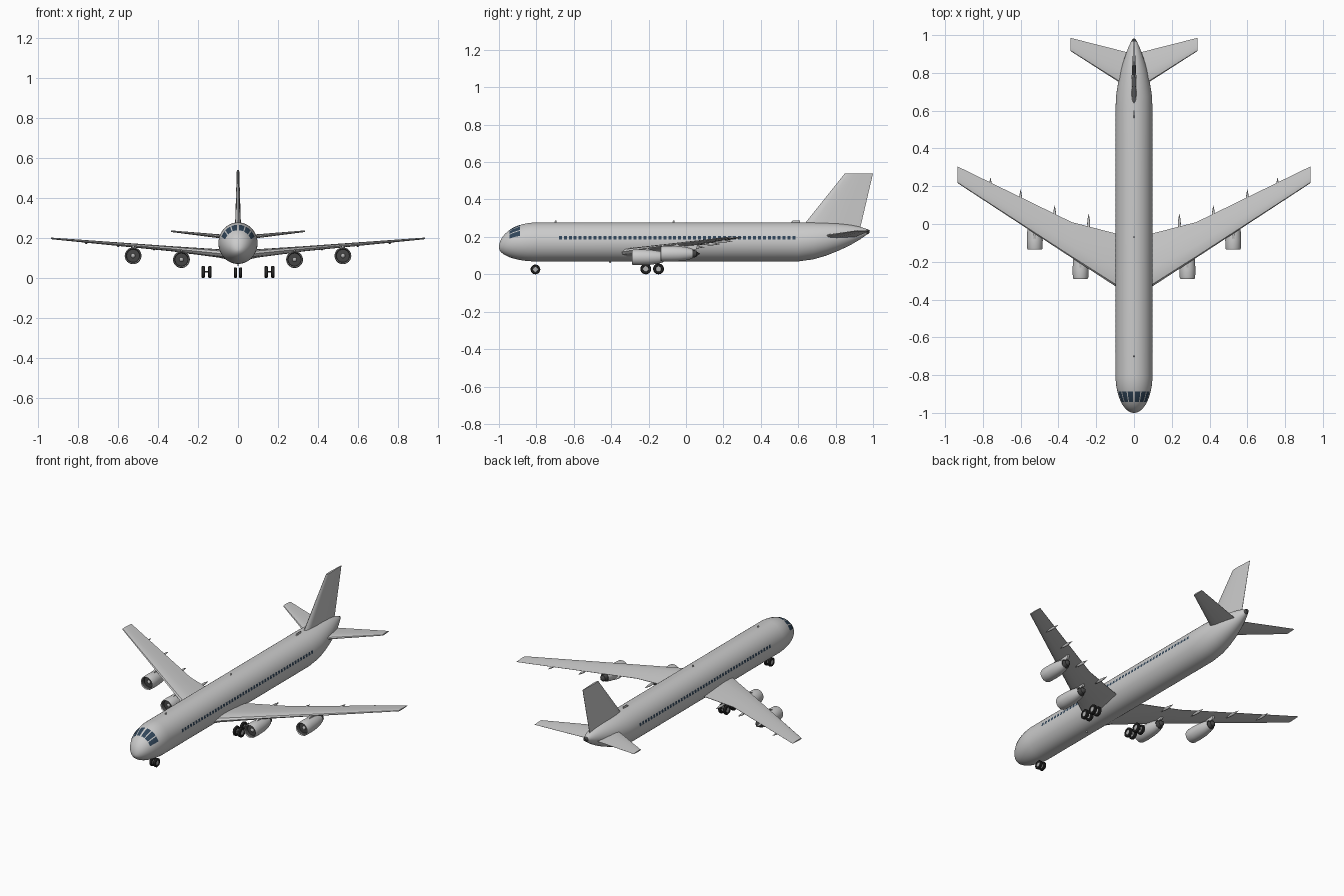
import bpy
import bmesh
from math import sin, cos, pi, sqrt, radians
from mathutils import Vector

cube = bpy.data.objects.get("Cube")
if cube:
    bpy.data.objects.remove(cube, do_unlink=True)


def material(name, colour):
    m = bpy.data.materials.new(name)
    m.use_nodes = True
    m.diffuse_color = (*colour, 1)
    bsdf = m.node_tree.nodes["Principled BSDF"]
    bsdf.inputs["Base Color"].default_value = (*colour, 1)
    bsdf.inputs["Roughness"].default_value = 0.5
    return m


GREY = material("light grey paint", (0.6, 0.6, 0.6))
DARK = material("dark metal", (0.06, 0.06, 0.06))
TYRE = material("black rubber", (0.02, 0.02, 0.02))
GLASS = material("dark blue glass", (0.03, 0.06, 0.1))
HUB = material("hub metal", (0.45, 0.45, 0.45))


def finish(name, bm, mats, mirror=False, fix_normals=True):
    if fix_normals:
        bmesh.ops.remove_doubles(bm, verts=bm.verts, dist=1e-5)
        bmesh.ops.recalc_face_normals(bm, faces=bm.faces)
    mesh = bpy.data.meshes.new(name)
    bm.to_mesh(mesh)
    bm.free()
    for m in mats:
        mesh.materials.append(m)
    ob = bpy.data.objects.new(name, mesh)
    bpy.context.collection.objects.link(ob)
    bpy.ops.object.select_all(action="DESELECT")
    ob.select_set(True)
    bpy.context.view_layer.objects.active = ob
    bpy.ops.object.shade_smooth_by_angle(angle=radians(35))
    if mirror:
        ob.modifiers.new("Mirror", "MIRROR")
    return ob


def skin(bm, rings, caps=True, mats=None):
    """Bridge closed rings of equal length."""
    loops = [[bm.verts.new(p) for p in ring] for ring in rings]
    n = len(loops[0])
    for k, (a, b) in enumerate(zip(loops, loops[1:])):
        for i in range(n):
            j = (i + 1) % n
            f = bm.faces.new((a[i], a[j], b[j], b[i]))
            f.material_index = mats[k] if mats else 0
    if caps:
        bm.faces.new(loops[0])
        bm.faces.new(loops[-1])


def revolve(bm, profile, centre, axis="y", segs=28, mats=None):
    """Spin (distance, radius) points about an axis through centre."""
    rings = []
    for d, r in profile:
        ring = []
        for i in range(segs):
            a = 2 * pi * i / segs
            u, v = r * cos(a), r * sin(a)
            ring.append(Vector(centre) + Vector((u, d, v) if axis == "y" else (d, u, v)))
        rings.append(ring)
    skin(bm, rings, False, mats)


def aerofoil(name, sections, upright=False, mirror=True):
    """Loft sections of (span, leading y, trailing y, offset, thickness)."""
    half = [(0.04, 0.3), (0.15, 0.46), (0.35, 0.5), (0.7, 0.28), (1, 0.03)]
    outline = [(0, 0)] + half + [(c, -t) for c, t in reversed(half)]
    rings = []
    for s, le, te, off, th in sections:
        ring = []
        for c, t in outline:
            y, w = le + c * (te - le), off + t * th
            ring.append((w, y, s) if upright else (s, y, w))
        rings.append(ring)
    bm = bmesh.new()
    skin(bm, rings)
    return finish(name, bm, [GREY], mirror)


# Fuselage shape: half width, top and bottom at any station
TAIL = [(0.6, 0.098, 0.277, 0.069), (0.68, 0.095, 0.277, 0.08),
        (0.75, 0.084, 0.275, 0.1), (0.82, 0.069, 0.271, 0.128),
        (0.88, 0.05, 0.264, 0.157), (0.93, 0.032, 0.254, 0.186),
        (0.965, 0.016, 0.243, 0.211), (0.98, 0.008, 0.237, 0.22)]


def body_point(y, a, grow=1.0):
    w, h, cz = 0.098, 0.104, 0.173
    if y < -0.8:
        t = sqrt(max(0, 1 - ((-0.8 - y) / 0.2) ** 2))
        w, h, cz = w * t, h * t, cz - 0.03 * (1 - t)
    elif y > 0.6:
        for p, q in zip(TAIL, TAIL[1:]):
            if p[0] <= y <= q[0]:
                f = (y - p[0]) / (q[0] - p[0])
                w, top, low = (p[i] + f * (q[i] - p[i]) for i in (1, 2, 3))
                h, cz = (top - low) / 2, (top + low) / 2
    return Vector((w * cos(a) * grow, y, cz + h * sin(a) * grow))


nose = [-0.8 - 0.2 * sin(pi / 2 * (1 - i / 16)) for i in range(17)]
bm = bmesh.new()
skin(bm, [[body_point(y, 2 * pi * i / 48) for i in range(48)]
          for y in nose + [t[0] for t in TAIL]], caps=False)
bmesh.ops.holes_fill(bm, edges=[e for e in bm.edges if e.is_boundary])
for f in bm.faces:
    f.material_index = int(f.calc_center_median().y > 0.966)
finish("fuselage", bm, [GREY, DARK])


# Glass panes that hug the fuselage
def pane(bm, y0, y1, a0, a1, n):
    grid = [[bm.verts.new(body_point(y0 + (y1 - y0) * i / n, a0 + (a1 - a0) * j / n, 1.014))
             for j in range(n + 1)] for i in range(n + 1)]
    for i in range(n):
        for j in range(n):
            f = bm.faces.new((grid[i][j], grid[i + 1][j], grid[i + 1][j + 1], grid[i][j + 1]))
            f.normal_update()
            c = f.calc_center_median()
            if f.normal.dot(Vector((c.x, 0, c.z - 0.17))) < 0:
                f.normal_flip()


bm = bmesh.new()
for k in range(48):
    y = -0.68 + k * 0.0266
    pane(bm, y, y + 0.016, 0.125, 0.3, 1)
finish("cabin_windows", bm, [GLASS], True, False)

bm = bmesh.new()
for low, high in ((68, 86), (45, 64), (22, 41)):
    pane(bm, -0.943, -0.887, radians(low), radians(high), 4)
finish("cockpit_windows", bm, [GLASS], True, False)

# Wings, tailplane and fin
aerofoil("wing", [(0, -0.42, -0.08, 0.105, 0.05), (0.098, -0.33, -0.05, 0.122, 0.042),
                  (0.33, -0.179, 0.01, 0.145, 0.026), (0.935, 0.217, 0.305, 0.197, 0.008)])
aerofoil("tailplane", [(0, 0.70, 0.9, 0.198, 0.024), (0.335, 0.915, 0.985, 0.233, 0.008)])
aerofoil("tail_fin", [(0.22, 0.594, 0.925, 0, 0.032), (0.54, 0.85, 1.0, 0, 0.012)], True, False)

# Engines: cowl, intake, fan, spinner and nozzle in one turned profile
ENGINE = [(0.008, 0), (0.024, 0.011), (0.025, 0.032), (0.004, 0.035), (0, 0.038),
          (0.008, 0.041), (0.05, 0.042), (0.1, 0.04), (0.14, 0.034), (0.17, 0.026),
          (0.168, 0.022), (0.19, 0.017), (0.192, 0.012), (0.21, 0)]
ENGINE_MATS = [1, 2, 2, 0, 0, 0, 0, 0, 0, 2, 2, 2, 2]
for label, x, y, z, wing_z in (("inner", 0.283, -0.29, 0.091, 0.141),
                               ("outer", 0.525, -0.135, 0.11, 0.162)):
    bm = bmesh.new()
    revolve(bm, ENGINE, (x, y, z), segs=32, mats=ENGINE_MATS)
    finish(label + "_engine", bm, [GREY, HUB, DARK], True)
    bm = bmesh.new()
    side = [(y + 0.04, z + 0.035), (y + 0.085, wing_z), (y + 0.2, wing_z),
            (y + 0.19, z + 0.024), (y + 0.15, z + 0.02)]
    skin(bm, [[(x + d, py, pz) for py, pz in side] for d in (-0.006, 0.006)])
    finish(label + "_pylon", bm, [GREY], True)

# Flap track fairings under the trailing edge
bm = bmesh.new()
for x, tip, z in ((0.24, 0.055, 0.127), (0.42, 0.1, 0.145),
                  (0.6, 0.185, 0.162), (0.76, 0.25, 0.177)):
    revolve(bm, [(-0.11, 0), (-0.08, 0.006), (-0.05, 0.008), (-0.025, 0.005), (0, 0)],
            (x, tip, z), segs=12)
finish("flap_fairings", bm, [GREY], True)


# Landing gear wheels with hubs
def wheel(bm, x, y, r, w):
    h = w / 2
    profile = [(-h * 0.7, 0), (-h * 0.7, r * 0.5), (-h, r * 0.55), (-h, r * 0.85), (-h * 0.6, r),
               (h * 0.6, r), (h, r * 0.85), (h, r * 0.55), (h * 0.7, r * 0.5), (h * 0.7, 0)]
    revolve(bm, profile, (x, y, r), "x", 24, [1, 0, 0, 0, 0, 0, 0, 0, 1])


bm = bmesh.new()
for x in (0.141, 0.174):
    for y in (-0.215, -0.147):
        wheel(bm, x, y, 0.029, 0.018)
finish("main_wheels", bm, [TYRE, HUB], True)

bm = bmesh.new()
wheel(bm, 0.013, -0.805, 0.026, 0.016)
finish("nose_wheels", bm, [TYRE, HUB], True)

bm = bmesh.new()
for y in (-0.215, -0.147):
    revolve(bm, [(0, 0), (0, 0.004), (0.033, 0.004), (0.033, 0)], (0.141, y, 0.029), "x", 10)
finish("main_axles", bm, [DARK], True)

# Small blade aerials on the spine and belly
for label, y, length, z0, z1 in (("front", -0.706, 0.014, 0.27, 0.287),
                                 ("middle", -0.075, 0.014, 0.27, 0.287),
                                 ("rear", 0.55, 0.06, 0.27, 0.289),
                                 ("belly", -0.415, 0.014, 0.075, 0.06)):
    aerofoil(label + "_aerial", [(z0, y, y + length, 0, 0.008),
                                 (z1, y + length * 0.4, y + length, 0, 0.005)], True, False)
